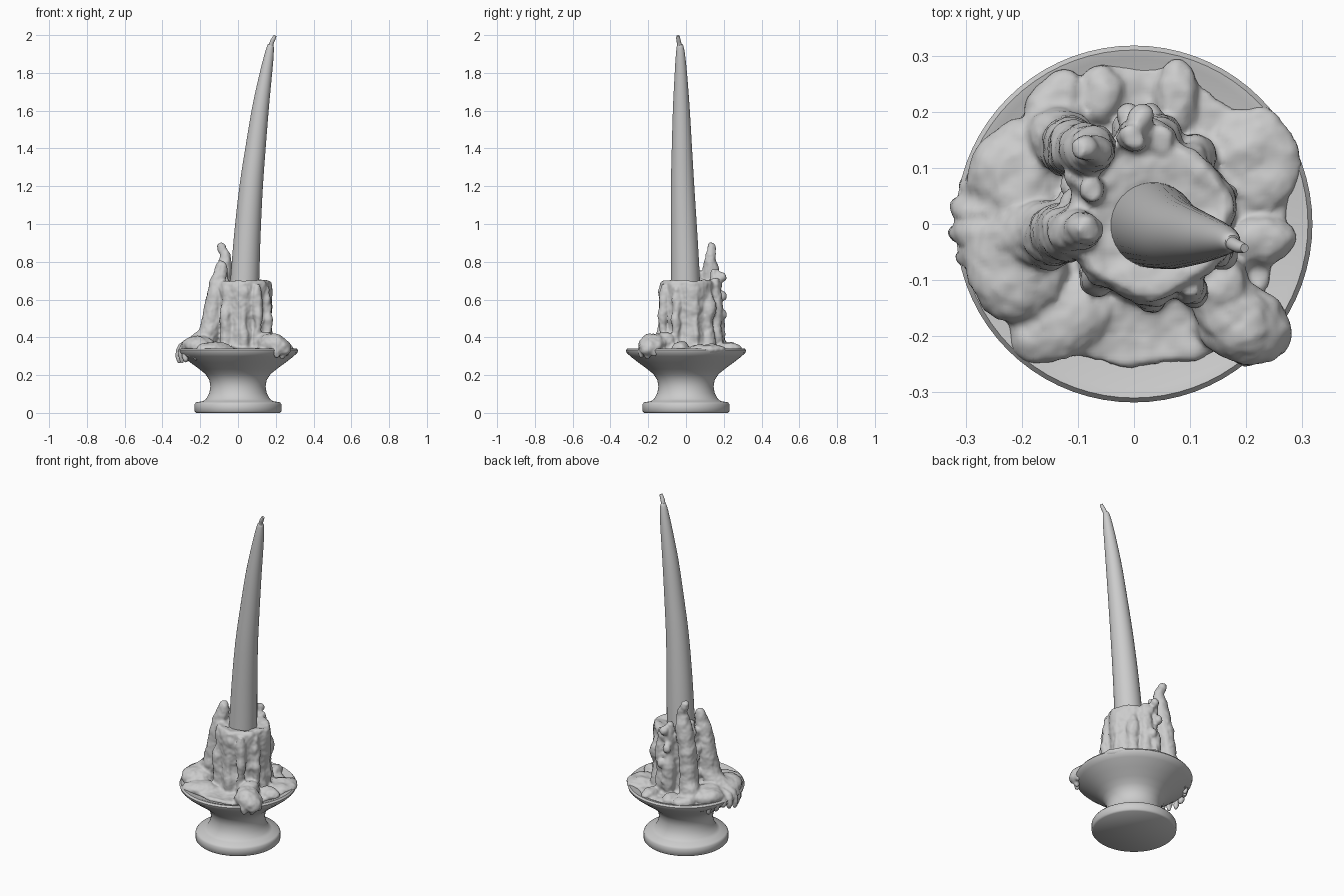
import bpy, bmesh, math, random
from mathutils import Vector, Matrix

random.seed(4)
TAU = 2 * math.pi


def finish(bm, name, angle=40):
    bmesh.ops.recalc_face_normals(bm, faces=bm.faces)
    me = bpy.data.meshes.new(name)
    bm.to_mesh(me)
    bm.free()
    ob = bpy.data.objects.new(name, me)
    bpy.context.collection.objects.link(ob)
    bpy.ops.object.select_all(action='DESELECT')
    ob.select_set(True)
    bpy.context.view_layer.objects.active = ob
    bpy.ops.object.shade_smooth_by_angle(angle=math.radians(angle))
    return ob


def skin(bm, rings):
    """Join rings of points with quads and cap both ends."""
    rows = [[bm.verts.new(p) for p in ring] for ring in rings]
    n = len(rows[0])
    for a, b in zip(rows, rows[1:]):
        for i in range(n):
            j = (i + 1) % n
            bm.faces.new((a[i], a[j], b[j], b[i]))
    bm.faces.new(rows[0][::-1])
    bm.faces.new(rows[-1])


def spline(pts, steps):
    """Smooth interpolation through (x, y, z, radius) points."""
    P = [Vector(p) for p in pts]
    P = [2 * P[0] - P[1]] + P + [2 * P[-1] - P[-2]]
    out = []
    for a, b, c, d in zip(P, P[1:], P[2:], P[3:]):
        for k in range(steps):
            t = k / steps
            out.append(0.5 * (2 * b + (c - a) * t + (2 * a - 5 * b + 4 * c - d) * t * t
                              + (3 * b - a - 3 * c + d) * t ** 3))
    return out + [P[-2]]


def tube(bm, pts, sides=16, steps=5):
    S = spline(pts, steps)
    rings = []
    for i, s in enumerate(S):
        d = (S[min(i + 1, len(S) - 1)] - S[max(i - 1, 0)]).to_3d().normalized()
        u = d.cross(Vector((0.31, 0.95, 0.05))).normalized()
        v = d.cross(u)
        r = max(s[3], 0.003)
        rings.append([s.to_3d() + r * (u * math.cos(TAU * k / sides) + v * math.sin(TAU * k / sides))
                      for k in range(sides)])
    skin(bm, rings)


def lathe(bm, profile, sides=64, cx=0, cy=0, wobble=lambda a: 1):
    skin(bm, [[(cx + r * wobble(TAU * k / sides) * math.cos(TAU * k / sides),
                cy + r * wobble(TAU * k / sides) * math.sin(TAU * k / sides), z)
               for k in range(sides)] for r, z in profile])


def blob(bm, x, y, z, sx, sy, sz, turn=0):
    M = Matrix.Translation((x, y, z)) @ Matrix.Rotation(math.radians(turn), 4, 'Z') @ Matrix.Diagonal((sx, sy, sz, 1))
    bmesh.ops.create_icosphere(bm, subdivisions=3, radius=1, matrix=M)


# Turned holder: foot, waist and flared dish
bm = bmesh.new()
lathe(bm, [(0.222, 0), (0.23, 0.008), (0.23, 0.045), (0.222, 0.056), (0.185, 0.062), (0.168, 0.075),
           (0.152, 0.105), (0.146, 0.14), (0.152, 0.175), (0.172, 0.205), (0.205, 0.232),
           (0.25, 0.265), (0.295, 0.3), (0.314, 0.318), (0.318, 0.332), (0.31, 0.342),
           (0.295, 0.339), (0.26, 0.325), (0.15, 0.318), (0.02, 0.318)], 72)
finish(bm, "holder", 50)

# Tapered leaning candle
bm = bmesh.new()
tube(bm, [(0.025, 0.0, 0.5, 0.08), (0.037, -0.003, 0.72, 0.076), (0.05, -0.01, 0.95, 0.07),
          (0.07, -0.018, 1.2, 0.062), (0.095, -0.022, 1.42, 0.053), (0.12, -0.025, 1.62, 0.044),
          (0.145, -0.027, 1.78, 0.034), (0.162, -0.029, 1.88, 0.026), (0.171, -0.031, 1.935, 0.019),
          (0.175, -0.033, 1.95, 0.013)], 32)
finish(bm, "candle", 60)

# Bent wick
bm = bmesh.new()
tube(bm, [(0.17, -0.03, 1.92, 0.013), (0.177, -0.036, 1.955, 0.012), (0.188, -0.041, 1.98, 0.011),
          (0.197, -0.043, 1.997, 0.008)], 12)
finish(bm, "wick", 60)

# Melted wax: overlapping volumes fused into one skin
bm = bmesh.new()
# stump of the old candle
lathe(bm, [(0.155, 0.32), (0.143, 0.38), (0.138, 0.46), (0.142, 0.56), (0.146, 0.65), (0.143, 0.69),
           (0.13, 0.703), (0.09, 0.695), (0.03, 0.69)], 48, 0.028, 0.01,
      lambda a: 1 + 0.04 * math.sin(3 * a + 0.4) + 0.03 * math.sin(7 * a))
# pool in the dish
lathe(bm, [(0.25, 0.31), (0.272, 0.325), (0.262, 0.338), (0.2, 0.344), (0.05, 0.35)], 64, 0, 0.01,
      lambda a: 1 + 0.03 * math.sin(5 * a) + 0.02 * math.sin(11 * a + 1))
# tall back-left run with its curled spike
tube(bm, [(-0.1, 0.135, 0.897, 0.016), (-0.085, 0.135, 0.875, 0.024), (-0.068, 0.13, 0.82, 0.03),
          (-0.075, 0.13, 0.75, 0.043), (-0.1, 0.135, 0.62, 0.05), (-0.115, 0.14, 0.48, 0.05),
          (-0.14, 0.16, 0.34, 0.065)])
# left run spilling over the dish
tube(bm, [(-0.08, -0.01, 0.8, 0.02), (-0.095, -0.012, 0.75, 0.036), (-0.115, -0.015, 0.65, 0.045),
          (-0.135, -0.02, 0.52, 0.053), (-0.16, -0.02, 0.41, 0.06), (-0.24, -0.02, 0.35, 0.05)])
# thinner runs around the stump
RUNS = [(-0.075, 0.06, 0.75, 0.032), (0.0, 0.155, 0.76, 0.035), (0.045, 0.15, 0.71, 0.035),
        (0.1, 0.11, 0.69, 0.035), (0.155, 0.05, 0.67, 0.022), (0.15, -0.05, 0.67, 0.025),
        (0.1, -0.115, 0.68, 0.026), (0.03, -0.125, 0.66, 0.02), (-0.06, -0.09, 0.67, 0.028)]
for x, y, z, r in RUNS:
    pts = [(x, y, z, r * 0.6)]
    for k in range(1, 6):
        t = k / 5
        o = 1 + 0.06 * t + random.uniform(-0.03, 0.03)
        pts.append((x * o, y * o, z + (0.34 - z) * t, r * random.uniform(0.75, 1.25)))
    tube(bm, pts)
# knobbly beads on the back
for k in range(7):
    blob(bm, 0.01 + 0.022 * math.sin(k * 2.1), 0.178 + 0.01 * math.cos(k * 3), 0.72 - 0.05 * k,
         0.024, 0.026, 0.03)
    blob(bm, -0.1 + 0.01 * math.sin(k * 2), 0.06 + 0.02 * math.cos(k * 1.7), 0.69 - 0.05 * k,
         0.026, 0.024, 0.03)
# heaps and lobes lying in the dish
for b in [(0.18, -0.17, 0.36, 0.09, 0.07, 0.062, -45), (0.15, -0.11, 0.37, 0.06, 0.06, 0.06),
          (0.23, -0.2, 0.345, 0.05, 0.05, 0.045), (0.21, 0.11, 0.335, 0.085, 0.1, 0.03),
          (0.23, -0.03, 0.345, 0.06, 0.045, 0.035), (0.075, 0.225, 0.34, 0.04, 0.065, 0.035),
          (-0.06, 0.23, 0.34, 0.04, 0.055, 0.035), (-0.14, 0.22, 0.34, 0.06, 0.045, 0.035, 35),
          (-0.2, 0.08, 0.355, 0.1, 0.1, 0.05), (-0.21, -0.07, 0.36, 0.09, 0.11, 0.05),
          (-0.13, -0.17, 0.335, 0.1, 0.07, 0.04, 30)]:
    blob(bm, *b)
# drips hanging over the rim at the left and at the front right
DRIPS = [(a, 0.33 - 0.0012 * abs(a - 180)) for a in range(143, 222, 8)] + [(-49, 0.325), (-41, 0.325), (-33, 0.315)]
for a, reach in DRIPS:
    c, s = math.cos(math.radians(a)), math.sin(math.radians(a))
    low = random.uniform(0.26, 0.31) if a > 0 else random.uniform(0.28, 0.31)
    tube(bm, [(0.19 * c, 0.19 * s, 0.365, 0.03), (0.26 * c, 0.26 * s, 0.362, 0.028),
              ((reach - 0.025) * c, (reach - 0.025) * s, 0.342, 0.024),
              ((reach - 0.012) * c, (reach - 0.012) * s, 0.31, 0.017),
              ((reach - 0.016) * c, (reach - 0.016) * s, low, 0.009)], 12)
wax = finish(bm, "melted_wax", 80)
fuse = wax.modifiers.new("fuse", 'REMESH')
fuse.mode = 'VOXEL'
fuse.voxel_size = 0.007
fuse.use_smooth_shade = True
soft = wax.modifiers.new("soften", 'SMOOTH')
soft.factor = 0.5
soft.iterations = 5
tex = bpy.data.textures.new("wax_lumps", 'CLOUDS')
tex.noise_scale = 0.07
lumps = wax.modifiers.new("lumps", 'DISPLACE')
lumps.texture = tex
lumps.texture_coords = 'LOCAL'
lumps.strength = 0.022
lumps.mid_level = 0.5
